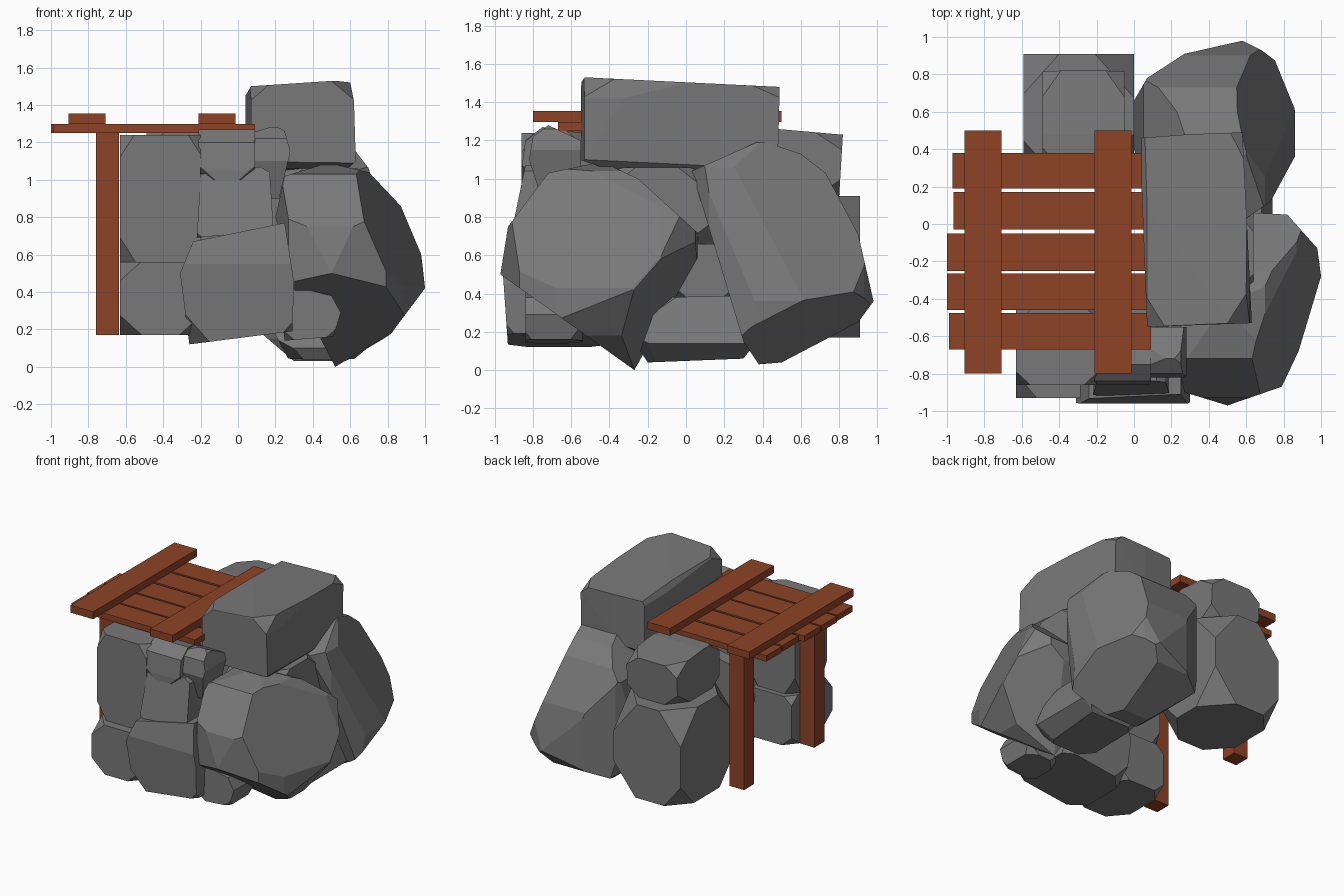
import bpy, bmesh, random
from mathutils import Vector

if "Cube" in bpy.data.objects:
    bpy.data.objects.remove(bpy.data.objects["Cube"])

random.seed(4)


def material(name, color):
    mat = bpy.data.materials.new(name)
    mat.diffuse_color = color
    mat.use_nodes = True
    mat.node_tree.nodes["Principled BSDF"].inputs["Base Color"].default_value = mat.diffuse_color
    return mat


wood = material("wood", (0.27, 0.057, 0.02, 1))
stone = material("stone", (0.19, 0.19, 0.19, 1))


def finish(name, bm, mat):
    bmesh.ops.recalc_face_normals(bm, faces=bm.faces)
    me = bpy.data.meshes.new(name)
    bm.to_mesh(me)
    bm.free()
    ob = bpy.data.objects.new(name, me)
    bpy.context.collection.objects.link(ob)
    me.materials.append(mat)


def block(x, y, z):
    """Box mesh from three (min, max) ranges."""
    bm = bmesh.new()
    bmesh.ops.create_cube(bm, size=1)
    for v in bm.verts:
        v.co = [(a[0] + a[1]) / 2 + c * (a[1] - a[0]) for a, c in zip((x, y, z), v.co)]
    return bm


def board(name, x, y, z):
    finish(name, block(x, y, z), wood)


def slice_off(bm, co, no):
    """Remove everything beyond a plane and cap the cut."""
    if max((v.co - co).dot(no) for v in bm.verts) < 1e-4:
        return
    bmesh.ops.bisect_plane(bm, geom=bm.verts[:] + bm.edges[:] + bm.faces[:], dist=1e-5,
                           plane_co=co, plane_no=no, clear_outer=True)
    bmesh.ops.holes_fill(bm, edges=[e for e in bm.edges if e.is_boundary], sides=0)


def rock(name, x, y, z, chip=(0.1, 0.28), front=(), side=(), top=(), cuts=()):
    """Block carved to its outlines and slanted cuts, with the eight corners chipped."""
    bm = block(x, y, z)
    mid = Vector([(a[0] + a[1]) / 2 for a in (x, y, z)])
    for prof, i, j in ((front, 0, 2), (side, 1, 2), (top, 0, 1)):
        for k in range(len(prof)):
            a, b = Vector(prof[k - 1]), Vector(prof[k])
            n = Vector((b.y - a.y, a.x - b.x)).normalized()
            centre = sum((Vector(p) for p in prof), Vector((0, 0))) / len(prof)
            if n.dot(centre - a) > 0:
                n = -n
            co, no = Vector((0, 0, 0)), Vector((0, 0, 0))
            co[i], co[j], no[i], no[j] = a.x, a.y, n.x, n.y
            slice_off(bm, co, no)
    for p, q, r in cuts:
        p = Vector(p)
        n = (Vector(q) - p).cross(Vector(r) - p).normalized()
        slice_off(bm, p, -n if n.dot(mid - p) > 0 else n)
    for sx in (-1, 1):
        for sy in (-1, 1):
            for sz in (-1, 1):
                n = Vector((sx / (x[1] - x[0]), sy / (y[1] - y[0]), sz / (z[1] - z[0])))
                f = 1.5 - random.uniform(*chip)
                slice_off(bm, mid + n * (f / n.length_squared), n.normalized())
    finish(name, bm, stone)


# Wooden deck: planks, cross beams and posts
for k, (x0, x1, y0, y1) in enumerate([(-.97, .06, .19, .38), (-.965, .06, -.03, .17), (-1, .07, -.25, -.05),
                                      (-1, .07, -.46, -.265), (-.99, .09, -.67, -.475)]):
    board(f"deck_plank_{k}", (x0, x1), (y0, y1), (1.25, 1.297))
for k, x0 in enumerate((-.905, -.21)):
    board(f"cross_beam_{k}", (x0, x0 + .197), (-.8, .5), (1.297, 1.355))
for k, y0 in enumerate((.235, -.645)):
    board(f"deck_post_{k}", (-.76, -.635), (y0, y0 + .125), (.17, 1.25))

# Three large boulders
rock("front_boulder", (.2, 1), (-.97, .08), (0, 1.09), (.22, .32),
     front=[(.48, 1.09), (.7, 1.04), (.87, .86), (.98, .6), (1, .42), (.82, .18), (.52, 0),
            (.3, .42), (.2, .8), (.25, 1.02)],
     side=[(-.97, .5), (-.93, .75), (-.72, 1.03), (-.44, 1.09), (-.25, 1), (.08, .7), (.08, .62), (-.27, 0)],
     top=[(1, -.28), (.98, -.13), (.82, .05), (.3, .08), (.2, -.2), (.2, -.6),
          (.27, -.9), (.5, -.97), (.79, -.87), (.88, -.68)],
     cuts=[((.83, -.86, .42), (1, -.28, .43), (.7, -.44, 1.07)),
           ((1, -.28, .41), (.95, -.08, .62), (.52, -.27, 0))])
rock("back_boulder", (0, .86), (.03, .98), (.03, 1.2), (.3, .4),
     front=[(.3, 1.2), (.6, 1.19), (.7, 1.06), (.86, .36), (.84, .1), (.6, .03),
            (.3, .03), (.1, .2), (0, .6), (.05, .95)],
     side=[(.03, 1.04), (.39, 1.2), (.6, 1.13), (.73, 1.03), (.9, .71), (.98, .36), (.9, .25),
           (.5, .04), (.38, .03), (.3, .15)],
     top=[(0, .66), (.07, .78), (.27, .91), (.58, .98), (.68, .93), (.8, .84), (.86, .66),
          (.86, .36), (.73, .12), (.6, .03), (.1, .1), (0, .4)],
     cuts=[((.61, .36, 1.19), (.68, .98, .5), (.88, .55, .37)),
           ((.6, .98, .34), (.86, .5, .31), (.5, .5, .03))])
rock("top_boulder", (.03, .63), (-.56, .49), (1.02, 1.53), (.12, .32),
     front=[(.04, 1.45), (.07, 1.5), (.52, 1.53), (.6, 1.52), (.62, 1.42), (.63, 1.1),
            (.55, 1.02), (.12, 1.02), (.04, 1.1)],
     side=[(-.55, 1.5), (-.53, 1.53), (.49, 1.48), (.48, 1.1), (.4, 1.03), (-.02, 1.02),
           (-.44, 1.06), (-.56, 1.1)],
     top=[(.03, .46), (.3, .48), (.58, .49), (.63, -.53), (.07, -.55)])

# Stacked stones of the front wall
rock("wall_stone_low_mid", (-.31, .31), (-.96, -.4), (.12, .77), (.15, .35),
     front=[(-.26, .12), (-.31, .5), (-.24, .67), (.25, .77), (.3, .45), (.29, .19)],
     side=[(-.93, .12), (-.96, .55), (-.91, .77), (-.4, .77), (-.4, .12)])
rock("wall_stone_low_left", (-.63, -.2), (-.93, -.42), (.17, .56))
rock("wall_stone_high_left", (-.63, -.2), (-.86, -.46), (.56, 1.24))
rock("wall_stone_mid", (-.22, .19), (-.92, -.5), (.68, 1.07),
     front=[(-.22, .69), (-.2, 1.03), (.12, 1.07), (.17, 1.04), (.19, .73)],
     side=[(-.92, .68), (-.84, 1.07), (-.5, 1.07), (-.5, .68)])
rock("wall_stone_top", (-.21, .09), (-.86, -.55), (1.0, 1.27), (.2, .4),
     side=[(-.86, 1.05), (-.84, 1.2), (-.75, 1.27), (-.55, 1.24), (-.55, 1.0), (-.86, 1.0)])
rock("wall_stone_leaning", (.06, .28), (-.82, -.55), (.88, 1.29), (.2, .4),
     front=[(.07, 1.25), (.2, 1.29), (.25, 1.26), (.28, 1.15), (.22, .9), (.15, .9), (.08, 1.1)],
     side=[(-.82, 1.1), (-.8, 1.22), (-.72, 1.28), (-.55, 1.2), (-.55, .88), (-.75, .88)])

# Two stones under the back of the deck
rock("back_stone_low", (-.59, 0), (.25, .91), (.17, .91), (.24, .36))
rock("back_stone_high", (-.49, -.05), (.28, .82), (.9, 1.26), (.2, .34),
     side=[(.28, 1.26), (.48, 1.26), (.82, 1.23), (.8, .9), (.28, .9)])

# Small stones filling gaps on the right
rock("base_stone_right", (.2, .74), (-.24, .37), (.04, .39), (.3, .45),
     front=[(.2, .17), (.27, .04), (.62, .04), (.74, .14), (.68, .39), (.27, .39)],
     side=[(-.24, .1), (-.14, .38), (.3, .39), (.37, .15), (.3, .06), (-.2, .04)])
rock("base_stone_front", (.22, .55), (-.84, -.54), (.14, .43), (.25, .4),
     front=[(.3, .43), (.5, .38), (.55, .29), (.51, .16), (.25, .14), (.22, .35)])
rock("gap_stone_low", (.15, .58), (-.1, .26), (.36, .66), (.25, .4))
rock("gap_stone_high", (.15, .64), (-.45, .15), (.6, 1.06), (.25, .4))
